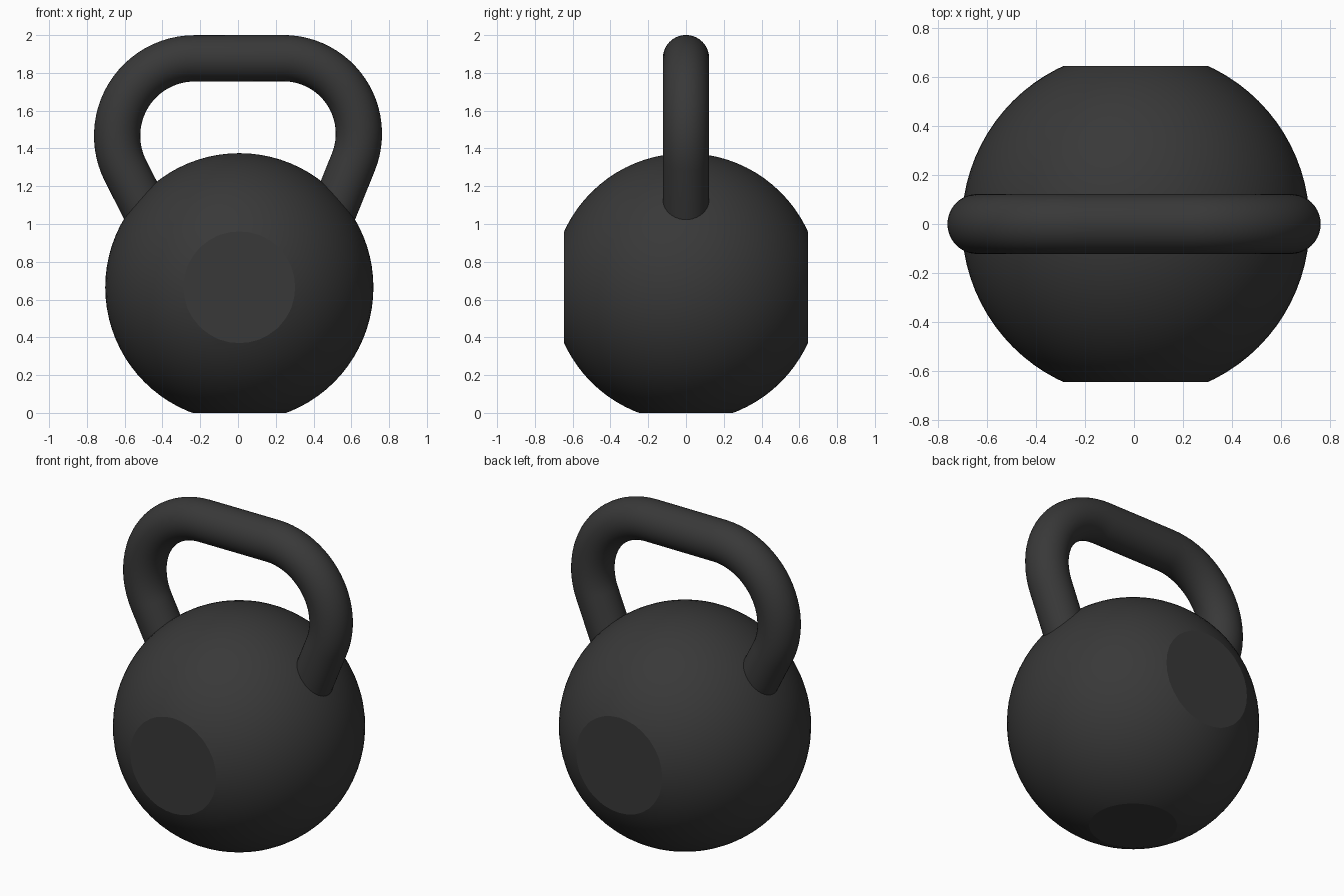
import bpy, bmesh
from math import sin, cos, pi, radians
from mathutils import Vector

if "Cube" in bpy.data.objects:
    bpy.data.objects.remove(bpy.data.objects["Cube"])

iron = bpy.data.materials.new("dark_iron")
iron.diffuse_color = (0.04, 0.04, 0.04, 1)
iron.use_nodes = True
iron.node_tree.nodes["Principled BSDF"].inputs["Base Color"].default_value = iron.diffuse_color


def add_object(name, bm):
    bmesh.ops.recalc_face_normals(bm, faces=bm.faces)
    mesh = bpy.data.meshes.new(name)
    bm.to_mesh(mesh)
    bm.free()
    mesh.materials.append(iron)
    ob = bpy.data.objects.new(name, mesh)
    bpy.context.collection.objects.link(ob)
    bpy.ops.object.select_all(action='DESELECT')
    ob.select_set(True)
    bpy.context.view_layer.objects.active = ob
    bpy.ops.object.shade_smooth_by_angle(angle=radians(14))
    return ob


# Ball body: sphere with flats cut on the front, back and base
bm = bmesh.new()
bmesh.ops.create_uvsphere(bm, u_segments=80, v_segments=40, radius=0.71)
bmesh.ops.translate(bm, verts=bm.verts, vec=(0.007, 0, 0.665))
for point, normal in (((0, -0.645, 0), (0, -1, 0)),
                      ((0, 0.645, 0), (0, 1, 0)),
                      ((0, 0, 0), (0, 0, -1))):
    cut = bmesh.ops.bisect_plane(bm, geom=bm.verts[:] + bm.edges[:] + bm.faces[:],
                                 plane_co=point, plane_no=normal, clear_outer=True)
    rim = [e for e in cut["geom_cut"] if isinstance(e, bmesh.types.BMEdge)]
    bmesh.ops.contextual_create(bm, geom=rim)
add_object("ball_body", bm)


# Handle: round bar swept along leg, bend, grip, bend, leg
def bend(cx, cz, r, sweep, leg, side):
    """Points from the buried leg end up to the start of the grip."""
    a = radians(sweep)
    pts = []
    for i in range(25):
        t = -a + (pi / 2 + a) * i / 24
        pts.append(Vector((cx + side * r * cos(t), 0, cz + r * sin(t))))
    end = pts[0] + Vector((-side * sin(a), 0, -cos(a))) * leg
    return [end] + pts


path = bend(-0.23, 1.467, 0.41, 27, 0.30, -1) + bend(0.24, 1.478, 0.40, 22, 0.34, 1)[::-1]
bar_radius, sides = 0.1225, 40
bm = bmesh.new()
rings = []
for i, p in enumerate(path):
    d = (path[min(i + 1, len(path) - 1)] - path[max(i - 1, 0)]).normalized()
    if i in (1, len(path) - 2):   # keep the legs straight where they meet the bends
        j = 0 if i == 1 else len(path) - 2
        d = (path[j + 1] - path[j]).normalized()
    if i in (25, 26):
        d = Vector((1, 0, 0))
    out = Vector((-d.z, 0, d.x))
    rings.append([bm.verts.new(p + bar_radius * (out * cos(2 * pi * k / sides)
                  + Vector((0, 1, 0)) * sin(2 * pi * k / sides))) for k in range(sides)])
for a, b in zip(rings, rings[1:]):
    for k in range(sides):
        n = (k + 1) % sides
        bm.faces.new((a[k], a[n], b[n], b[k]))
bm.faces.new(rings[0])
bm.faces.new(rings[-1])
add_object("handle", bm)
